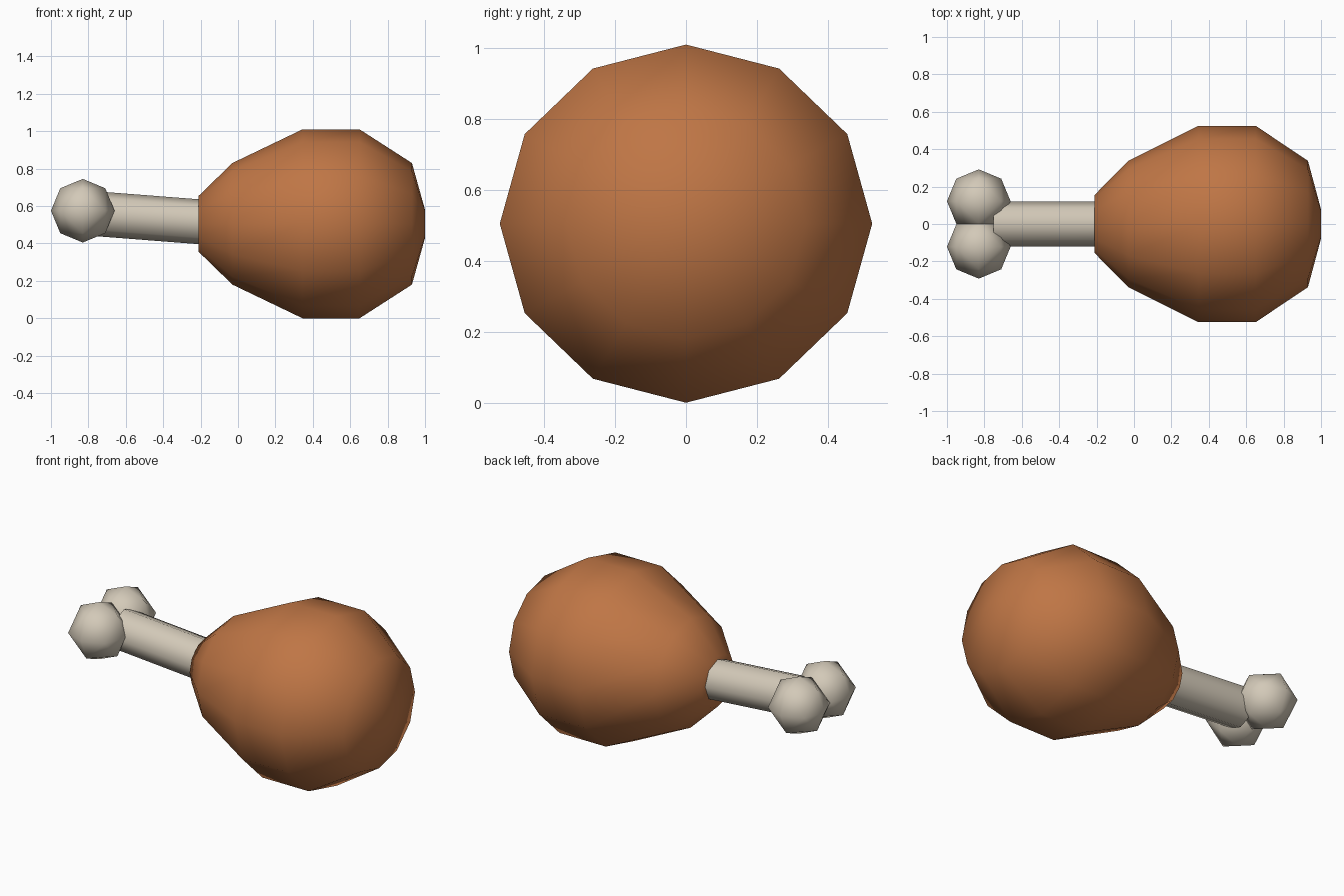
import bpy, bmesh, math
from mathutils import Vector

if "Cube" in bpy.data.objects:
    bpy.data.objects.remove(bpy.data.objects["Cube"])


def material(name, rgb):
    m = bpy.data.materials.new(name)
    m.diffuse_color = (*rgb, 1)
    m.use_nodes = True
    m.node_tree.nodes["Principled BSDF"].inputs["Base Color"].default_value = m.diffuse_color
    return m


MEAT = material("roast brown", (0.52, 0.18, 0.06))
BONE = material("bone cream", (0.65, 0.585, 0.48))


def finish(bm, name, mat, angle):
    bmesh.ops.recalc_face_normals(bm, faces=bm.faces)
    mesh = bpy.data.meshes.new(name)
    bm.to_mesh(mesh)
    bm.free()
    mesh.materials.append(mat)
    ob = bpy.data.objects.new(name, mesh)
    bpy.context.collection.objects.link(ob)
    bpy.ops.object.select_all(action='DESELECT')
    ob.select_set(True)
    bpy.context.view_layer.objects.active = ob
    bpy.ops.object.shade_smooth_by_angle(angle=math.radians(angle))
    return ob


def loft(name, mat, rings, sides, angle):
    """Skin elliptical rings (x, z centre, y radius, z radius) along x."""
    bm = bmesh.new()
    loops = []
    for x, z, ry, rz in rings:
        loops.append([bm.verts.new((x, ry * math.sin(math.tau * i / sides),
                                    z + rz * math.cos(math.tau * i / sides)))
                      for i in range(sides)])
    for a, b in zip(loops, loops[1:]):
        for i in range(sides):
            j = (i + 1) % sides
            bm.faces.new((a[i], a[j], b[j], b[i]))
    bm.faces.new(loops[0])
    bm.faces.new(loops[-1])
    return finish(bm, name, mat, angle)


# Meat: twelve-sided barrel, slightly wider than tall
profile = [(-0.21, 0.15), (-0.03, 0.325), (0.345, 0.505),
           (0.65, 0.505), (0.93, 0.325), (1.0, 0.075)]
loft("meat", MEAT, [(x, 0.505, r * 1.04, r) for x, r in profile], 12, 60)

# Bone shaft, rising slightly towards the knobs
loft("bone_shaft", BONE, [(-0.75, 0.558, 0.12, 0.12), (0.0, 0.50, 0.12, 0.12)], 8, 50)

# Two knuckles: octahedra subdivided once onto a sphere
for side, label in ((-1, "front"), (1, "back")):
    bm = bmesh.new()
    axes = [Vector(v) for v in ((1, 0, 0), (-1, 0, 0), (0, 1, 0),
                                (0, -1, 0), (0, 0, 1), (0, 0, -1))]
    for v in axes:
        bm.verts.new(v)
    bmesh.ops.convex_hull(bm, input=bm.verts[:])
    bmesh.ops.subdivide_edges(bm, edges=bm.edges[:], cuts=1, use_grid_fill=True)
    bmesh.ops.triangulate(bm, faces=bm.faces[:])
    for v in bm.verts:
        v.co = Vector((-0.83, side * 0.122, 0.575)) + v.co.normalized() * 0.17
    finish(bm, label + "_knuckle", BONE, 60)
